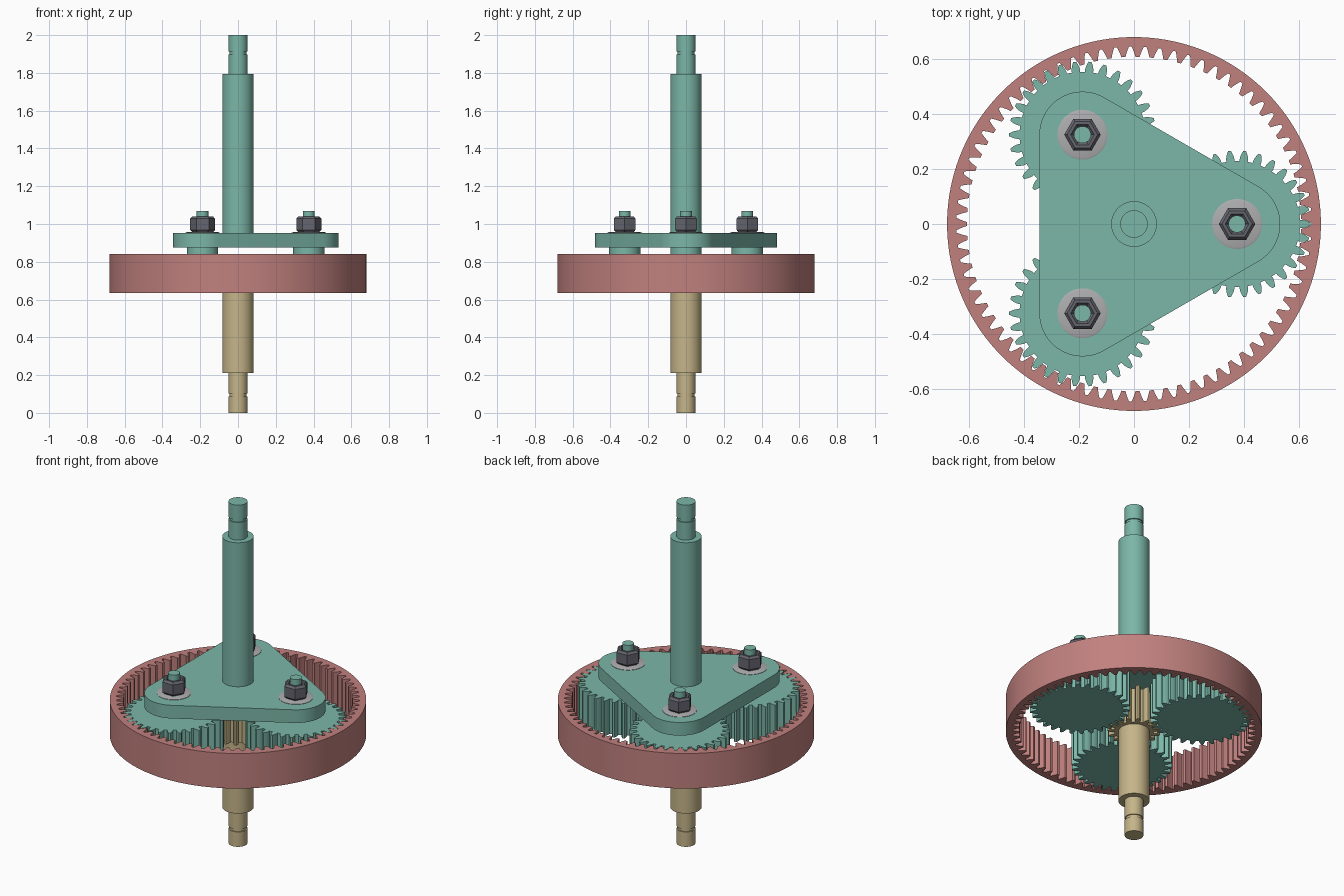
import bpy, bmesh
from math import sin, cos, tan, pi, radians, acos
from mathutils import Matrix

if "Cube" in bpy.data.objects:
    bpy.data.objects.remove(bpy.data.objects["Cube"], do_unlink=True)


def material(name, rgb):
    m = bpy.data.materials.new(name)
    m.use_nodes = True
    m.diffuse_color = (*rgb, 1)
    m.node_tree.nodes["Principled BSDF"].inputs["Base Color"].default_value = (*rgb, 1)
    return m


TEAL = material("teal", (0.20, 0.47, 0.39))
ROSE = material("rose", (0.53, 0.22, 0.21))
TAN = material("tan", (0.56, 0.46, 0.25))
STEEL = material("dark steel", (0.13, 0.13, 0.16))
SILVER = material("silver", (0.42, 0.42, 0.43))

# Shared dimensions
ORBIT = 0.375
SUN_TEETH, PLANET_TEETH, RING_TEETH = 15, 30, 75
MODULE = 2 * ORBIT / (SUN_TEETH + PLANET_TEETH)
GEAR_LOW, GEAR_HIGH = 0.635, 0.84
PLATE_LOW, PLATE_HIGH = 0.875, 0.952
SHAFT, JOURNAL = 0.083, 0.05
SPOKES = [k * 2 * pi / 3 for k in range(3)]


def finish(name, bm, mat, place=None):
    """Turn a bmesh into an object, smooth but with sharp edges kept."""
    bmesh.ops.recalc_face_normals(bm, faces=bm.faces)
    for f in bm.faces:
        f.smooth = True
    for e in bm.edges:
        e.smooth = len(e.link_faces) == 2 and e.calc_face_angle() < radians(25)
    if place:
        bm.transform(place)
    mesh = bpy.data.meshes.new(name)
    bm.to_mesh(mesh)
    bm.free()
    mesh.materials.append(mat)
    obj = bpy.data.objects.new(name, mesh)
    bpy.context.collection.objects.link(obj)
    return obj


def bridge(bm, a, b):
    n = len(a)
    for i in range(n):
        j = (i + 1) % n
        bm.faces.new((a[i], a[j], b[j], b[i]))


def loop_at(bm, points, z):
    return [bm.verts.new((x, y, z)) for x, y in points]


def prism(name, points, low, high, mat, place=None):
    bm = bmesh.new()
    a, b = loop_at(bm, points, low), loop_at(bm, points, high)
    bridge(bm, a, b)
    bm.faces.new(a)
    bm.faces.new(b)
    return finish(name, bm, mat, place)


def circle(radius, sides):
    return [(radius * cos(2 * pi * i / sides), radius * sin(2 * pi * i / sides))
            for i in range(sides)]


def lathe(name, profile, mat, sides=48, place=None):
    bm = bmesh.new()
    loops = [loop_at(bm, circle(r, sides), z) for r, z in profile]
    for a, b in zip(loops, loops[1:]):
        bridge(bm, a, b)
    bm.faces.new(loops[0])
    bm.faces.new(loops[-1])
    return finish(name, bm, mat, place)


def gear_outline(teeth, addendum, dedendum, phase=0, fit=1.0):
    """Involute tooth outline, with a tooth centred on the phase angle."""
    pitch = teeth * MODULE / 2
    base = pitch * cos(radians(20))
    root, tip = pitch - dedendum * MODULE, pitch + addendum * MODULE

    def involute(r):
        a = acos(min(1, base / r))
        return tan(a) - a

    steps = 4
    flank = []
    for i in range(steps + 1):
        r = root + (tip - root) * i / steps
        flank.append((r, fit * pi / (2 * teeth) + involute(pitch) - involute(r)))
    points = []
    for t in range(teeth):
        mid = phase + 2 * pi * t / teeth
        tooth = [(r, mid - w) for r, w in flank]
        tooth += [(r, mid + w) for r, w in reversed(flank)]
        points += [(r * cos(a), r * sin(a)) for r, a in tooth]
    return points


# Ring gear: a band whose inner wall carries the teeth
bm = bmesh.new()
inner = gear_outline(RING_TEETH, 1.25, 1.0)
outer = []
for x, y in inner:
    s = 0.68 / (x * x + y * y) ** 0.5
    outer.append((x * s, y * s))
loops = [loop_at(bm, inner, GEAR_LOW), loop_at(bm, inner, GEAR_HIGH),
         loop_at(bm, outer, GEAR_HIGH), loop_at(bm, outer, GEAR_LOW)]
for k in range(4):
    bridge(bm, loops[k], loops[(k + 1) % 4])
finish("ring_gear", bm, ROSE)

# Sun gear
prism("sun_gear", gear_outline(SUN_TEETH, 1.0, 1.25, pi / SUN_TEETH, 0.95),
      GEAR_LOW, GEAR_HIGH, TAN)


# Stepped shafts with a retaining groove near the free end
def shaft(name, root_z, shoulder, end, mat):
    d = 1 if end > root_z else -1
    lathe(name, [(SHAFT, root_z), (SHAFT, shoulder), (JOURNAL, shoulder),
                 (JOURNAL, end - d * 0.102), (0.044, end - d * 0.102),
                 (0.044, end - d * 0.087), (JOURNAL, end - d * 0.087),
                 (JOURNAL, end)], mat)


shaft("input_shaft", GEAR_LOW, 0.21, 0.0, TAN)
shaft("output_shaft", PLATE_HIGH, 1.795, 2.0, TEAL)

# Carrier plate: rounded triangle around the three planet axes
corner, arc_steps = 0.157, 20
plate = []
for s in SPOKES:
    for i in range(arc_steps + 1):
        a = s - pi / 3 + 2 * pi / 3 * i / arc_steps
        plate.append((ORBIT * cos(s) + corner * cos(a),
                      ORBIT * sin(s) + corner * sin(a)))
prism("carrier_plate", plate, PLATE_LOW, PLATE_HIGH, TEAL)

# Planet gears with their spacers, pins, washers and nuts
planet = gear_outline(PLANET_TEETH, 1.0, 1.25, 0, 0.95)
for n, s in enumerate(SPOKES, 1):
    at = Matrix.Rotation(s, 4, "Z") @ Matrix.Translation((ORBIT, 0, 0))
    prism(f"planet_gear_{n}", planet, GEAR_LOW, GEAR_HIGH, TEAL, at)
    prism(f"spacer_{n}", circle(SHAFT, 40), GEAR_HIGH, PLATE_LOW, TEAL, at)
    prism(f"pin_{n}", circle(0.031, 32), PLATE_HIGH, 1.07, TEAL, at)
    lathe(f"washer_{n}", [(0.091, PLATE_HIGH), (0.091, PLATE_HIGH + 0.002),
                          (0.083, PLATE_HIGH + 0.005)], SILVER, 40, at)
    low, high = PLATE_HIGH + 0.005, 1.04
    lathe(f"nut_{n}", [(0.055, low), (0.0665, low + 0.012),
                       (0.0665, high - 0.012), (0.055, high),
                       (0.043, high), (0.033, high - 0.012)], STEEL, 6, at)
